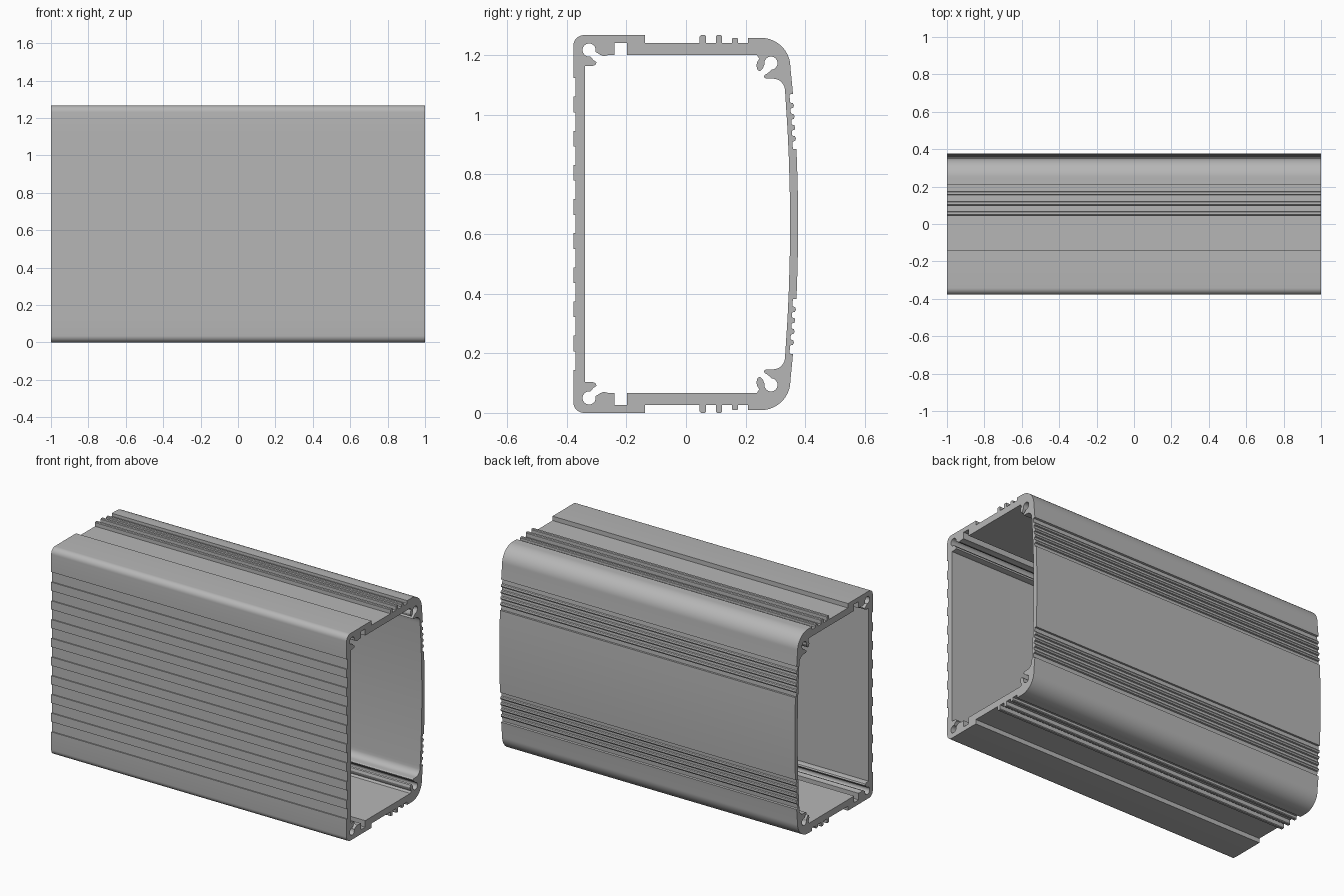
import bpy, bmesh
from math import cos, sin, radians

cube = bpy.data.objects.get("Cube")
if cube:
    bpy.data.objects.remove(cube, do_unlink=True)

LENGTH = 2.0
MID = 0.6335  # height of the horizontal symmetry plane

metal = bpy.data.materials.new("Aluminium grey")
metal.use_nodes = True
GREY = (0.47, 0.47, 0.47, 1)
metal.diffuse_color = GREY
metal.node_tree.nodes["Principled BSDF"].inputs["Base Color"].default_value = GREY


def arc(cy, cz, ry, rz, start, end, steps):
    """Points (y, z) on an elliptical arc, angles in degrees."""
    angles = [radians(start + (end - start) * i / steps) for i in range(steps + 1)]
    return [(cy + ry * cos(a), cz + rz * sin(a)) for a in angles]


def bowed(z, crown, drop):
    """Depth of the gently curved back at height z."""
    return crown - drop * (z - MID) ** 2


def mirrored(half):
    """Close an upper half profile with its reflection below."""
    return half + [(y, 2 * MID - z) for y, z in reversed(half)]


# Outer skin, upper half: bowed back with a recessed band of small ribs
outer = [(bowed(z, 0.376, 0.09), z) for z in (0.66, 0.72, 0.78, 0.84, 0.885)]
z = 0.885
for centre in (0.92, 0.957, 0.994, 1.031):
    for height, depth in ((centre - 0.010, 0.012), (centre - 0.008, 0.003),
                          (centre, 0), (centre + 0.008, 0.003), (centre + 0.010, 0.012)):
        if depth == 0.012 and height < centre:
            outer.append((bowed(z, 0.364, 0.09), z))
        outer.append((bowed(height, 0.376 - depth, 0.09), height))
        z = height
    z = centre + 0.012
outer += [(bowed(1.068, 0.364, 0.09), 1.068), (bowed(1.07, 0.376, 0.09), 1.07)]

# Rounded back corner
outer += arc(0.25, 1.16, 0.10, 0.098, 0, 90, 16) + [(0.208, 1.258)]
outer.append((0.208, 1.24))

# Three ribs on the top channel
for right, left, top in ((0.175, 0.154, 1.258), (0.121, 0.100, 1.267), (0.067, 0.046, 1.267)):
    outer += [(right, 1.24), (right, top - 0.004), (right - 0.004, top),
              (left + 0.004, top), (left, top - 0.004), (left, 1.24)]

# Raised front strip and rounded front corner
outer += [(-0.138, 1.24), (-0.138, 1.267)]
outer += arc(-0.342, 1.231, 0.036, 0.036, 90, 180, 8)

# Shallow grooves on the front face
for i in range(4, -1, -1):
    top = MID + i * 0.1145 + 0.031
    outer += [(-0.378, top), (-0.371, top)]
    if i:
        outer += [(-0.371, top - 0.062), (-0.378, top - 0.062)]

# Inner skin, upper half: back wall, rear screw channel
inner = [(bowed(z, 0.349, 0.085), z) for z in (0.66, 0.75, 0.85, 0.95, 1.07)]
inner += arc(0.292, 1.08, 0.040, 0.041, 10, 90, 7)
inner += [(0.268, 1.122), (0.261, 1.126), (0.264, 1.133), (0.275, 1.140)]
inner += arc(0.285, 1.173, 0.022, 0.022, -85, 190, 20)
inner += [(0.258, 1.156), (0.248, 1.146), (0.240, 1.150), (0.236, 1.165),
          (0.239, 1.177), (0.246, 1.188), (0.238, 1.2)]

# Ceiling, card slot, front screw channel
inner += [(-0.198, 1.2), (-0.198, 1.24), (-0.24, 1.24), (-0.24, 1.2),
          (-0.262, 1.2), (-0.275, 1.196), (-0.288, 1.201)]
inner += arc(-0.325, 1.217, 0.022, 0.022, -15, 280, 20)
inner += [(-0.310, 1.183), (-0.300, 1.176), (-0.304, 1.167), (-0.316, 1.163), (-0.338, 1.163)]

# Fill the wall section between both loops, then extrude it along x
bm = bmesh.new()
edges = []
for loop in (mirrored(outer), mirrored(inner)):
    verts = [bm.verts.new((-LENGTH / 2, y, z)) for y, z in loop]
    edges += [bm.edges.new((a, b)) for a, b in zip(verts, verts[1:] + verts[:1])]
bmesh.ops.triangle_fill(bm, edges=edges, use_beauty=True, use_dissolve=False)
result = bmesh.ops.extrude_face_region(bm, geom=bm.faces[:], use_keep_orig=True)
moved = [v for v in result["geom"] if isinstance(v, bmesh.types.BMVert)]
bmesh.ops.translate(bm, verts=moved, vec=(LENGTH, 0, 0))
bmesh.ops.recalc_face_normals(bm, faces=bm.faces[:])

mesh = bpy.data.meshes.new("enclosure_shell")
bm.to_mesh(mesh)
bm.free()
mesh.materials.append(metal)
shell = bpy.data.objects.new("enclosure_shell", mesh)
bpy.context.collection.objects.link(shell)
bpy.ops.object.select_all(action='DESELECT')
shell.select_set(True)
bpy.context.view_layer.objects.active = shell
bpy.ops.object.shade_smooth_by_angle(angle=radians(25))
